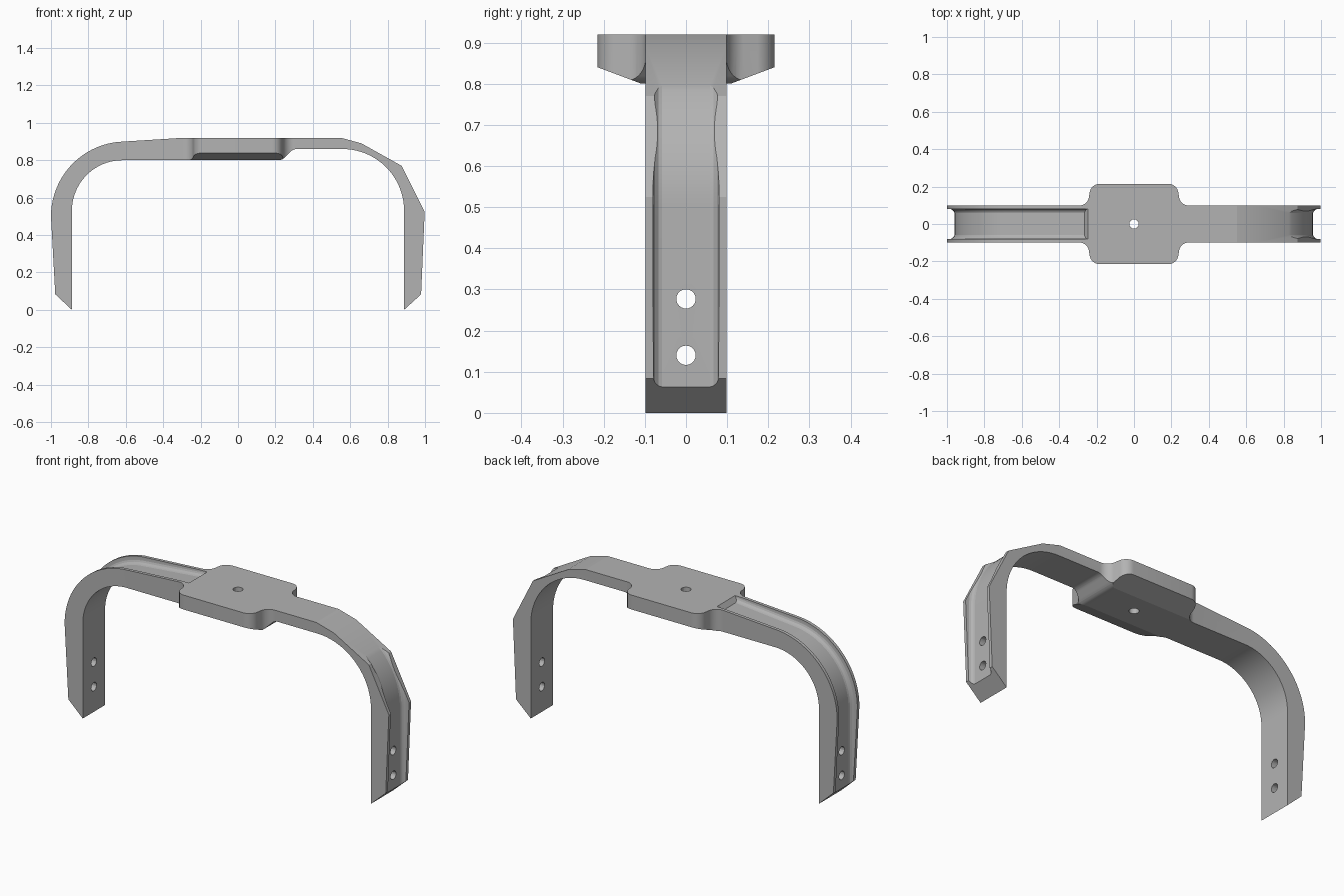
import bpy, bmesh, math
from mathutils import Vector

if "Cube" in bpy.data.objects:
    bpy.data.objects.remove(bpy.data.objects["Cube"])

grey = bpy.data.materials.new("neutral grey")
grey.diffuse_color = (0.45, 0.45, 0.45, 1)
grey.use_nodes = True
grey.node_tree.nodes["Principled BSDF"].inputs["Base Color"].default_value = grey.diffuse_color


def arc(cx, cz, r, a0, a1, n):
    """Points on a circular arc, angles in degrees."""
    return [(cx + r * math.cos(math.radians(a0 + (a1 - a0) * i / n)),
             cz + r * math.sin(math.radians(a0 + (a1 - a0) * i / n))) for i in range(n + 1)]


def loft(name, sections):
    """Closed solid through a list of equal-length point rings."""
    bm = bmesh.new()
    rings = [[bm.verts.new(p) for p in s] for s in sections]
    for a, b in zip(rings, rings[1:]):
        for i in range(len(a)):
            j = (i + 1) % len(a)
            bm.faces.new((a[i], a[j], b[j], b[i]))
    bm.faces.new(rings[0][::-1])
    bm.faces.new(rings[-1])
    bmesh.ops.recalc_face_normals(bm, faces=bm.faces)
    mesh = bpy.data.meshes.new(name)
    bm.to_mesh(mesh)
    bm.free()
    ob = bpy.data.objects.new(name, mesh)
    mesh.materials.append(grey)
    bpy.context.collection.objects.link(ob)
    return ob


def prism(name, pts, axis, lo, hi):
    """Extrude a 2D outline along the given axis (0=x, 1=y, 2=z)."""
    def place(p, d):
        q = list(p)
        q.insert(axis, d)
        return q
    return loft(name, [[place(p, lo) for p in pts], [place(p, hi) for p in pts]])


def combine(target, tool, operation):
    """Apply a boolean and discard the cutter."""
    m = target.modifiers.new("cut", 'BOOLEAN')
    m.operation, m.solver, m.object = operation, 'EXACT', tool
    bpy.context.view_layer.objects.active = target
    bpy.ops.object.modifier_apply(modifier=m.name)
    bpy.data.objects.remove(tool)


# Side profile of the whole arch: smooth left bend, faceted right bend
profile = [(-0.888, 0.0), (-0.977, 0.083)]
profile += arc(-0.60, 0.50, 0.40, 180, 96, 20)
profile += [(-0.29, 0.92), (0.55, 0.92), (0.66, 0.89), (0.875, 0.77),
            (0.998, 0.525), (0.979, 0.083), (0.888, 0.0)]
profile += arc(0.558, 0.53, 0.33, 0, 90, 20)
profile += arc(0.315, 0.81, 0.05, 90, 135, 5)
profile += arc(0.215, 0.85, 0.05, -45, -90, 5)
profile += arc(-0.618, 0.53, 0.27, 90, 180, 20)
bracket = prism("bracket", profile, 1, -0.3, 0.3)

# Top outline: narrow arms with a rounded, filleted centre plate
W = 0.098
quarter = [(1.1, W)] + arc(0.295, W + 0.055, 0.055, -90, -165, 8)
quarter += arc(0.183, 0.160, 0.055, 15, 90, 8)
half = quarter + [(-x, y) for x, y in reversed(quarter)]
outline = half + [(-x, -y) for x, y in half]
combine(bracket, prism("plan_cutter", outline, 2, -0.2, 1.2), 'INTERSECT')

# Sloped undersides of the plate wings
for s in (-1, 1):
    wedge = [(s * 0.09, 0.793), (s * 0.25, 0.853), (s * 0.25, 0.7), (s * 0.09, 0.7)]
    combine(bracket, prism("wing_cutter", wedge, 0, -0.4, 0.4), 'DIFFERENCE')


def groove(name, path):
    """Channel cutter: floor path with outward directions, filleted floor corners."""
    side = [(0.058, 0), (0.067, 0.003), (0.075, 0.011), (0.079, 0.02), (0.080, 0.03), (0.080, 0.12)]
    section = side + [(-y, d) for y, d in reversed(side)]
    rings = []
    for x, z, dx, dz in path:
        rings.append([(x + dx * d, y, z + dz * d) for y, d in section])
    return loft(name, rings)


def bend(cx, cz, r, a0, a1, n):
    return [(x, z, (x - cx) / r, (z - cz) / r) for x, z in arc(cx, cz, r, a0, a1, n)]


# Long channel over the left arm, ending at the plate
left = [(-0.96, -0.1, -1, 0)] + bend(-0.60, 0.50, 0.36, 180, 96, 20)
left += [(-0.265, 0.893, 0.7, 1)]
combine(bracket, groove("left_channel_cutter", left), 'DIFFERENCE')

# Short channel on the right leg, running out through the facets
right = [(0.957, -0.1, 1, 0)] + bend(0.551, 0.50, 0.406, 0, 56, 14)
combine(bracket, groove("right_channel_cutter", right), 'DIFFERENCE')

# Screw holes through both legs, and one in the plate
for z in (0.14, 0.277):
    combine(bracket, prism("leg_hole_cutter", arc(0, z, 0.0235, 0, 345, 23), 0, -1.2, 1.2), 'DIFFERENCE')
combine(bracket, prism("plate_hole_cutter", arc(0, 0, 0.025, 0, 345, 23), 2, 0.6, 1.2), 'DIFFERENCE')

# Smooth the bends, keep the facets crisp
bpy.ops.object.select_all(action='DESELECT')
bracket.select_set(True)
bpy.context.view_layer.objects.active = bracket
bpy.ops.object.shade_smooth_by_angle(angle=math.radians(15))
